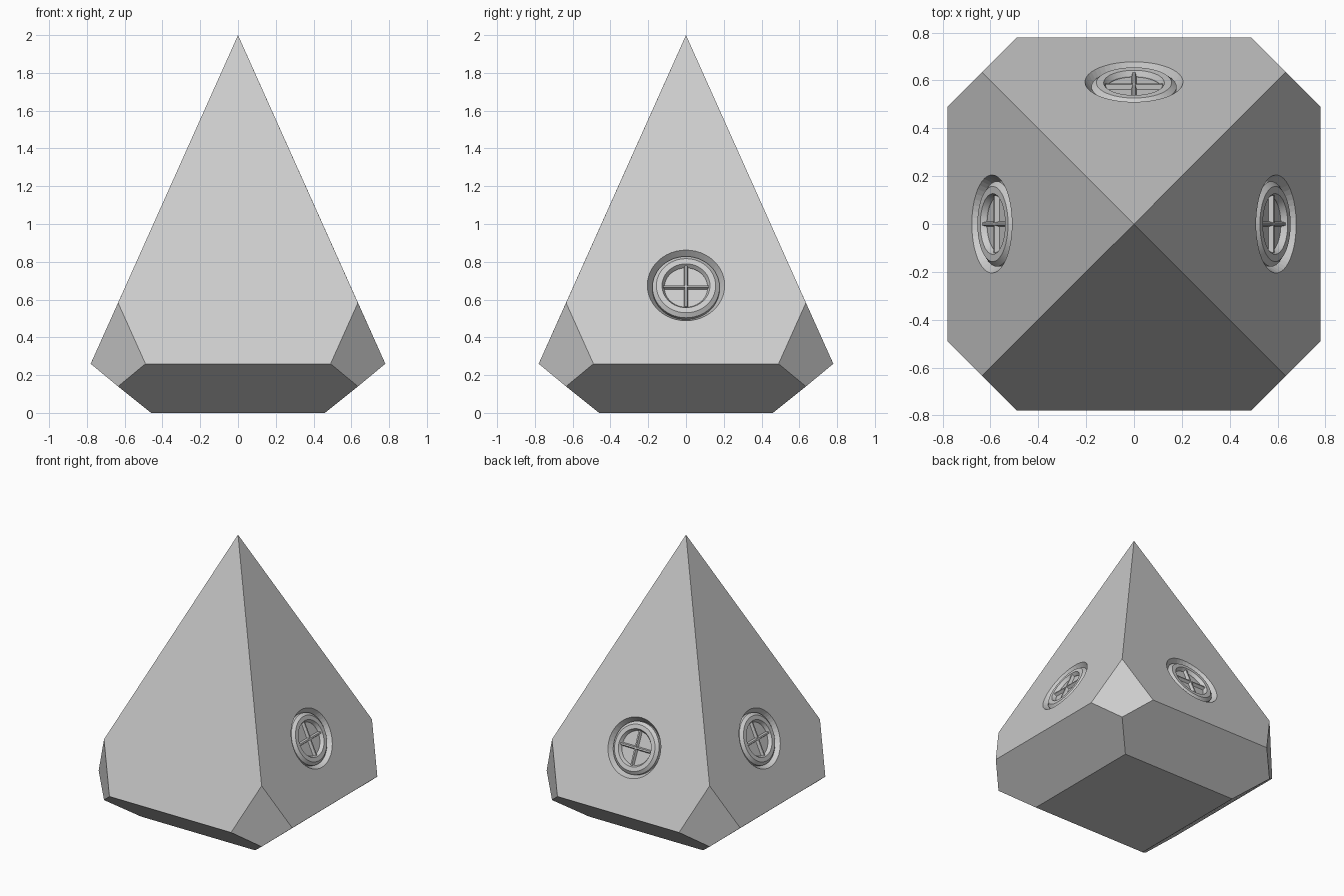
import bpy, bmesh
from math import pi, cos, sin, atan2
from mathutils import Matrix, Vector

if "Cube" in bpy.data.objects:
    bpy.data.objects.remove(bpy.data.objects["Cube"])

APEX, SLOPE = 2.0, 0.78 / 1.74          # apex height, run per unit height
ZC = 0.675                              # porthole centre height
TILT = atan2(1.74, 0.78)                # angle of a side face from horizontal


def make(name, bm, matrix=None, smooth=False):
    me = bpy.data.meshes.new(name)
    bmesh.ops.recalc_face_normals(bm, faces=bm.faces)
    bm.to_mesh(me)
    bm.free()
    ob = bpy.data.objects.new(name, me)
    bpy.context.collection.objects.link(ob)
    if matrix:
        ob.matrix_world = matrix
    if smooth:
        bpy.ops.object.select_all(action='DESELECT')
        ob.select_set(True)
        bpy.context.view_layer.objects.active = ob
        bpy.ops.object.shade_smooth_by_angle(angle=0.5)
    return ob


def lathe(profile, n=48):
    # closed surface of revolution about local z
    bm = bmesh.new()
    rings = [[bm.verts.new((r * cos(2 * pi * i / n), r * sin(2 * pi * i / n), z))
              for i in range(n)] for r, z in profile]
    for a, b in zip(rings, rings[1:]):
        for i in range(n):
            j = (i + 1) % n
            bm.faces.new((a[i], a[j], b[j], b[i]))
    for ring in (rings[0], rings[-1]):
        bm.faces.new(ring)
    return bm


# Body: steep pyramid, tapered base and clipped corners
bm = bmesh.new()
for sx in (1, -1):
    for sy in (1, -1):
        for x, y, z in ((0.635, 0.635, 0.583), (0.78, 0.49, 0.26), (0.49, 0.78, 0.26),
                        (0.635, 0.635, 0.14), (0.46, 0.46, 0)):
            bm.verts.new((sx * x, sy * y, z))
bm.verts.new((0, 0, APEX))
bmesh.ops.convex_hull(bm, input=bm.verts)
bmesh.ops.dissolve_limit(bm, angle_limit=0.03, verts=bm.verts, edges=bm.edges)
body = make("pyramid_body", bm)

# Portholes on the right, back and left faces
for side, turn in (("right", 0), ("back", pi / 2), ("left", pi)):
    place = (Matrix.Rotation(turn, 4, 'Z')
             @ Matrix.Translation(((APEX - ZC) * SLOPE, 0, ZC))
             @ Matrix.Rotation(TILT, 4, 'Y'))

    # Round recess cut into the face
    cutter = make(side + "_recess_cutter", lathe([(0.205, 0.1), (0.205, 0), (0.178, -0.045)]), place)
    cutter.hide_render = True
    cutter.hide_set(True)
    mod = body.modifiers.new(side + "_recess", 'BOOLEAN')
    mod.object, mod.operation, mod.solver = cutter, 'DIFFERENCE', 'EXACT'

    # Raised rim with a sunken pane
    make(side + "_porthole_rim",
         lathe([(0.178, -0.05), (0.178, -0.022), (0.157, -0.004), (0.127, -0.004),
                (0.115, -0.025), (0.115, -0.05)]), place, True)
    make(side + "_porthole_pane", lathe([(0.12, -0.05), (0.12, -0.03)]), place)

    # Crossed glazing bars with bevelled edges
    for k, name in enumerate(("upright", "crossbar")):
        bm = bmesh.new()
        ends = []
        for x in (-0.119, 0.119):
            ends.append([bm.verts.new((x, y, z)) for y, z in
                         ((-0.013, -0.035), (-0.005, -0.01), (0.005, -0.01), (0.013, -0.035))])
        for i in range(4):
            j = (i + 1) % 4
            bm.faces.new((ends[0][i], ends[0][j], ends[1][j], ends[1][i]))
        for e in ends:
            bm.faces.new(e)
        make(f"{side}_window_{name}", bm, place @ Matrix.Rotation(k * pi / 2, 4, 'Z'))
